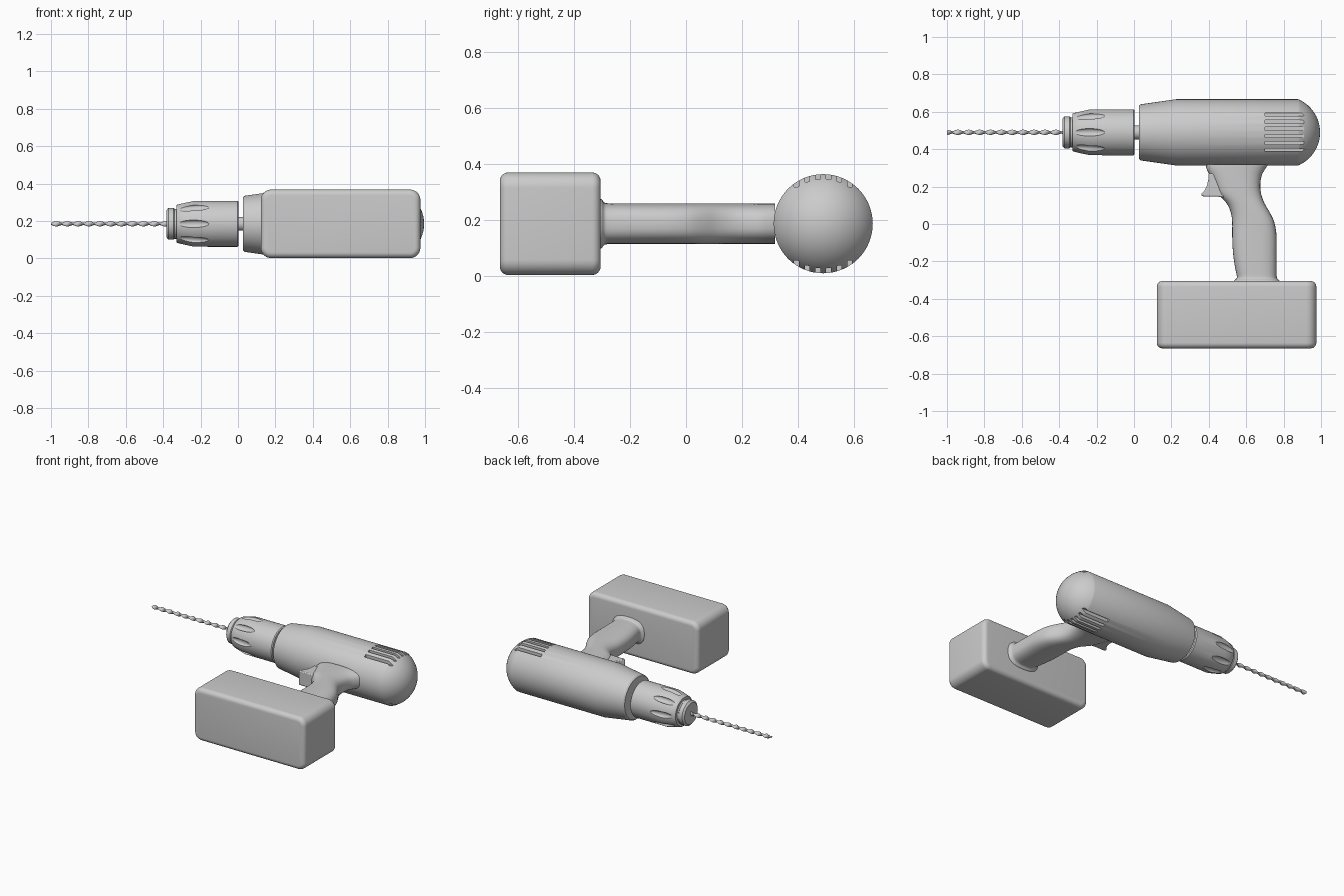
import bpy, bmesh
from math import sin, cos, pi, sqrt, radians, copysign
from mathutils import Matrix, Vector

if "Cube" in bpy.data.objects:
    bpy.data.objects.remove(bpy.data.objects["Cube"])

CY, CZ = 0.49, 0.185   # drill axis (runs along x)


def finish(name, bm, angle=30):
    bmesh.ops.recalc_face_normals(bm, faces=bm.faces[:])
    me = bpy.data.meshes.new(name)
    bm.to_mesh(me)
    bm.free()
    ob = bpy.data.objects.new(name, me)
    bpy.context.collection.objects.link(ob)
    smooth(ob, angle)
    return ob


def smooth(ob, angle=30):
    bpy.ops.object.select_all(action='DESELECT')
    ob.select_set(True)
    bpy.context.view_layer.objects.active = ob
    bpy.ops.object.shade_smooth_by_angle(angle=radians(angle))


def loft(name, rings, angle=30):
    """Bridge rings of points and cap both ends."""
    bm = bmesh.new()
    vr = [[bm.verts.new(p) for p in r] for r in rings]
    n = len(vr[0])
    for a, b in zip(vr, vr[1:]):
        for i in range(n):
            j = (i + 1) % n
            bm.faces.new((a[i], a[j], b[j], b[i]))
    bm.faces.new(vr[0])
    bm.faces.new(vr[-1])
    return finish(name, bm, angle)


def lathe(name, profile, n=64, angle=30):
    return loft(name, [[(x, CY + r * cos(2 * pi * i / n), CZ + r * sin(2 * pi * i / n))
                        for i in range(n)] for x, r in profile], angle)


def cut(ob, cutter):
    m = ob.modifiers.new("cut", 'BOOLEAN')
    m.operation, m.solver, m.object = 'DIFFERENCE', 'EXACT', cutter
    bpy.ops.object.select_all(action='DESELECT')
    ob.select_set(True)
    bpy.context.view_layer.objects.active = ob
    bpy.ops.object.modifier_apply(modifier=m.name)
    bpy.data.objects.remove(cutter)
    smooth(ob)


# motor housing with domed rear
R, H = 0.177, 0.117
S = (R * R + H * H) / (2 * H)
dome = [(0.878 + H * t, sqrt(max(S * S - (S - H + H * t) ** 2, 1e-6)))
        for t in (0.0, 0.06, 0.15, 0.28, 0.42, 0.56, 0.7, 0.82, 0.91, 0.97, 0.995)]
body = lathe("motor_housing", [(0.028, 0.135), (0.028, 0.143), (0.036, 0.15),
                               (0.225, R)] + dome)

# vent slots on both faces of the housing
bm = bmesh.new()
for side in (1, -1):
    for k in range(6):
        dy = (k - 2.5) * 0.038
        floor = min(sqrt(R * R - dy * dy) - 0.018, 0.155)
        bmesh.ops.create_cube(bm, size=1, matrix=Matrix.Translation(
            (0.805, CY + dy, CZ + side * (floor + 0.05)))
            @ Matrix.Diagonal((0.21, 0.017, 0.1, 1)))
cut(body, finish("vent_cutter", bm))

# spindle between housing and chuck
lathe("spindle", [(-0.02, 0.037), (0.05, 0.037)], 32)

# chuck sleeve with eight flutes
chuck = lathe("chuck_sleeve", [(-0.33, 0.07), (-0.33, 0.097), (-0.325, 0.102),
                               (-0.285, 0.113), (-0.24, 0.123), (-0.003, 0.123),
                               (0.003, 0.117), (0.003, 0.03)])
bm = bmesh.new()
for k in range(8):
    bmesh.ops.create_uvsphere(
        bm, u_segments=16, v_segments=12, radius=1,
        matrix=Matrix.Translation((0, CY, CZ)) @ Matrix.Rotation(k * pi / 4, 4, 'X')
        @ Matrix.Translation((-0.238, 0.119, 0)) @ Matrix.Rotation(0.1, 4, 'Z')
        @ Matrix.Diagonal((0.087, 0.014, 0.02, 1)))
cut(chuck, finish("flute_cutter", bm))

# chuck nose
lathe("chuck_nose", [(-0.383, 0.03), (-0.383, 0.072), (-0.372, 0.085),
                     (-0.345, 0.085), (-0.34, 0.08), (-0.31, 0.08)], 48)

# twisted drill bit
rings = []
for s in range(133):
    t = s / 132
    a = t * 5.5 * 2 * pi
    k = 0.6 if s == 0 else 1
    ring = []
    for i in range(12):
        q = 2 * pi * i / 12
        u, v = 0.0145 * k * cos(q), 0.007 * k * sin(q)
        ring.append((-1 + 0.64 * t, CY + u * cos(a) - v * sin(a), CZ + u * sin(a) + v * cos(a)))
    rings.append(ring)
loft("drill_bit", rings, 50)

# pistol grip: y, front x, rear x, half thickness
grip = [(0.318, 0.385, 0.718, 0.073), (0.295, 0.388, 0.702, 0.073),
        (0.26, 0.405, 0.683, 0.073), (0.21, 0.428, 0.675, 0.073),
        (0.16, 0.45, 0.68, 0.073), (0.11, 0.496, 0.698, 0.073),
        (0.06, 0.518, 0.727, 0.073), (0.01, 0.525, 0.75, 0.073),
        (-0.06, 0.525, 0.762, 0.073), (-0.15, 0.529, 0.763, 0.073),
        (-0.23, 0.54, 0.763, 0.073), (-0.28, 0.55, 0.763, 0.073),
        (-0.293, 0.546, 0.767, 0.077), (-0.302, 0.535, 0.777, 0.088),
        (-0.315, 0.53, 0.782, 0.092)]
pts = [Vector(g) for g in grip]
dense = []
for i in range(len(pts) - 1):
    p0, p1, p2, p3 = (pts[max(i - 1, 0)], pts[i], pts[i + 1], pts[min(i + 2, len(pts) - 1)])
    for t in (0, 1 / 3, 2 / 3):
        dense.append(0.5 * (2 * p1 + (p2 - p0) * t + (2 * p0 - 5 * p1 + 4 * p2 - p3) * t * t
                            + (3 * p1 - p0 - 3 * p2 + p3) * t ** 3))
dense.append(pts[-1])


def power(c):
    return copysign(abs(c) ** 0.75, c)


loft("grip", [[((a + b) / 2 + (b - a) / 2 * power(cos(2 * pi * i / 40)), y,
                CZ + h * power(sin(2 * pi * i / 40))) for i in range(40)]
              for y, a, b, h in dense], 40)

# trigger: curved side profile extruded across the grip
profile = [(0.50, 0.27), (0.397, 0.27), (0.397, 0.235), (0.39, 0.205), (0.378, 0.18),
           (0.36, 0.162), (0.362, 0.15), (0.375, 0.147), (0.44, 0.147), (0.50, 0.14)]
trigger = loft("trigger", [[(x, y, CZ + z) for x, y in profile] for z in (-0.05, 0.05)])
m = trigger.modifiers.new("soft", 'BEVEL')
m.width, m.segments = 0.006, 2

# battery pack: rounded corners along y, then softened rims
x0, x1, y0, y1, z0, z1 = 0.122, 0.975, -0.665, -0.305, 0.002, 0.368
c, n = 0.055, 8
outline = []
for k, (cx, cz) in enumerate(((x1 - c, z1 - c), (x0 + c, z1 - c), (x0 + c, z0 + c), (x1 - c, z0 + c))):
    for i in range(n + 1):
        a = (k + i / n) * pi / 2
        outline.append((cx, cz, cos(a), sin(a)))
f = 0.03
rings = []
for yc, s in ((y0 + f, -1), (y1 - f, 1)):
    steps = range(7) if s > 0 else range(6, -1, -1)
    for j in steps:
        a = j / 6 * pi / 2
        r = c - f * (1 - cos(a))
        rings.append([(px + r * dx, yc + s * f * sin(a), pz + r * dz) for px, pz, dx, dz in outline])
loft("battery_pack", rings)
